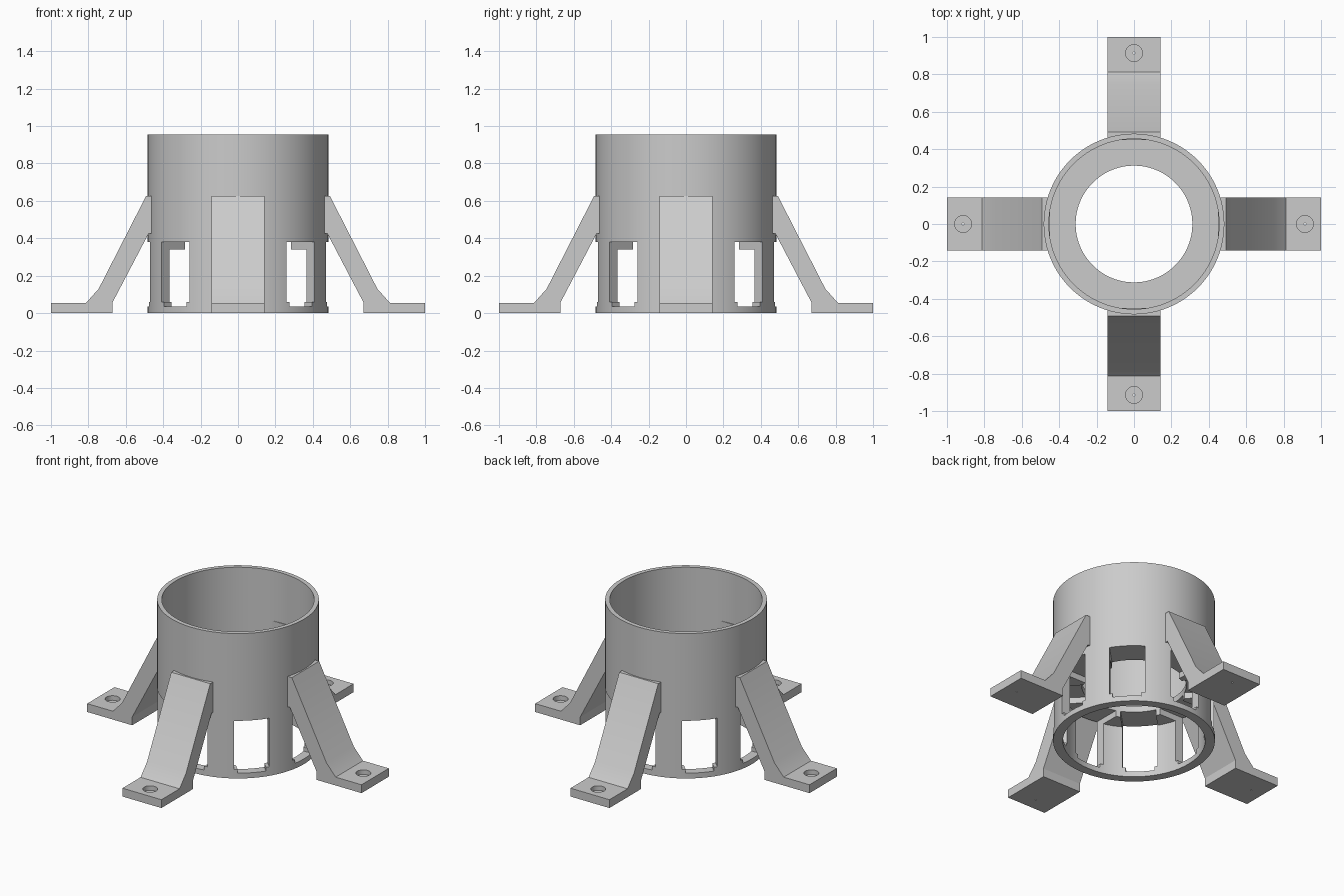
import bpy, bmesh, math
from mathutils import Matrix, Vector

cube = bpy.data.objects.get("Cube")
if cube:
    bpy.data.objects.remove(cube, do_unlink=True)

GREY = (0.6, 0.6, 0.6, 1)
grey = bpy.data.materials.new("plain grey")
grey.use_nodes = True
grey.diffuse_color = GREY
grey.node_tree.nodes["Principled BSDF"].inputs["Base Color"].default_value = GREY


def add_object(name, bm):
    bmesh.ops.recalc_face_normals(bm, faces=bm.faces)
    mesh = bpy.data.meshes.new(name)
    bm.to_mesh(mesh)
    bm.free()
    mesh.materials.append(grey)
    obj = bpy.data.objects.new(name, mesh)
    bpy.context.collection.objects.link(obj)
    return obj


def activate(obj):
    bpy.ops.object.select_all(action='DESELECT')
    obj.select_set(True)
    bpy.context.view_layer.objects.active = obj


def cut(obj, cutter):
    cutter.hide_render = True
    activate(obj)
    mod = obj.modifiers.new("cut", 'BOOLEAN')
    mod.operation, mod.solver, mod.object = 'DIFFERENCE', 'EXACT', cutter
    bpy.ops.object.modifier_apply(modifier=mod.name)
    bpy.data.objects.remove(cutter, do_unlink=True)


def smooth(obj):
    activate(obj)
    bpy.ops.object.shade_smooth_by_angle(angle=math.radians(25))


def lathe(name, profile, steps):
    bm = bmesh.new()
    verts = [bm.verts.new((r, 0, z)) for r, z in profile]
    edges = [bm.edges.new((v, verts[i - 1])) for i, v in enumerate(verts)]
    bmesh.ops.spin(bm, geom=verts + edges, cent=(0, 0, 0), axis=(0, 0, 1),
                   angle=math.tau, steps=steps, use_duplicate=False)
    bmesh.ops.remove_doubles(bm, verts=bm.verts, dist=1e-4)
    return add_object(name, bm)


def radial_boxes(name, r0, r1, half_width, z0, z1):
    """Eight boxes pointing outwards, one every 45 degrees."""
    bm = bmesh.new()
    size = Matrix.Diagonal((r1 - r0, 2 * half_width, z1 - z0, 1))
    place = Matrix.Translation(((r0 + r1) / 2, 0, (z0 + z1) / 2))
    for i in range(8):
        turn = Matrix.Rotation(i * math.tau / 8, 4, 'Z')
        bmesh.ops.create_cube(bm, size=1, matrix=turn @ place @ size)
    return add_object(name, bm)


def cylinder(name, radius, x, z0, z1):
    bm = bmesh.new()
    bmesh.ops.create_cone(bm, cap_ends=True, segments=32, radius1=radius,
                          radius2=radius, depth=z1 - z0,
                          matrix=Matrix.Translation((x, 0, (z0 + z1) / 2)))
    return add_object(name, bm)


# Tubular body with an inner shelf and a thicker lower wall
body = lathe("tube_body", [
    (0.483, 0), (0.483, 0.955), (0.455, 0.955), (0.455, 0.42),
    (0.312, 0.42), (0.312, 0.34), (0.425, 0.34), (0.425, 0)], 96)

# Windows run inward as grooves under the shelf; a narrower slot drops below
cut(body, radial_boxes("window_cutter", 0.28, 0.6, 0.106, 0.06, 0.38))
cut(body, radial_boxes("slot_cutter", 0.36, 0.6, 0.086, 0.035, 0.1))
smooth(body)

# Sloping leg with a flat foot
HALF_WIDTH = 0.142
leg_profile = [(0.45, 0.625), (0.492, 0.625), (0.745, 0.13), (0.812, 0.055),
               (1.0, 0.055), (1.0, 0), (0.672, 0), (0.672, 0.055),
               (0.478, 0.425), (0.45, 0.425)]
bm = bmesh.new()
face = bm.faces.new([bm.verts.new((x, -HALF_WIDTH, z)) for x, z in leg_profile])
side = bmesh.ops.extrude_face_region(bm, geom=[face])
bmesh.ops.translate(bm, vec=Vector((0, 2 * HALF_WIDTH, 0)),
                    verts=[g for g in side["geom"] if isinstance(g, bmesh.types.BMVert)])
leg = add_object("left_leg", bm)

# Screw hole: a wide recess above a pin hole
cut(leg, cylinder("recess_cutter", 0.045, 0.914, 0.025, 0.1))
cut(leg, cylinder("pin_cutter", 0.005, 0.914, -0.05, 0.05))
smooth(leg)

# The other three legs
for i, name in enumerate(("back_leg", "right_leg", "front_leg"), 1):
    copy = bpy.data.objects.new(name, leg.data.copy())
    copy.rotation_euler.z = i * math.tau / 4
    bpy.context.collection.objects.link(copy)
